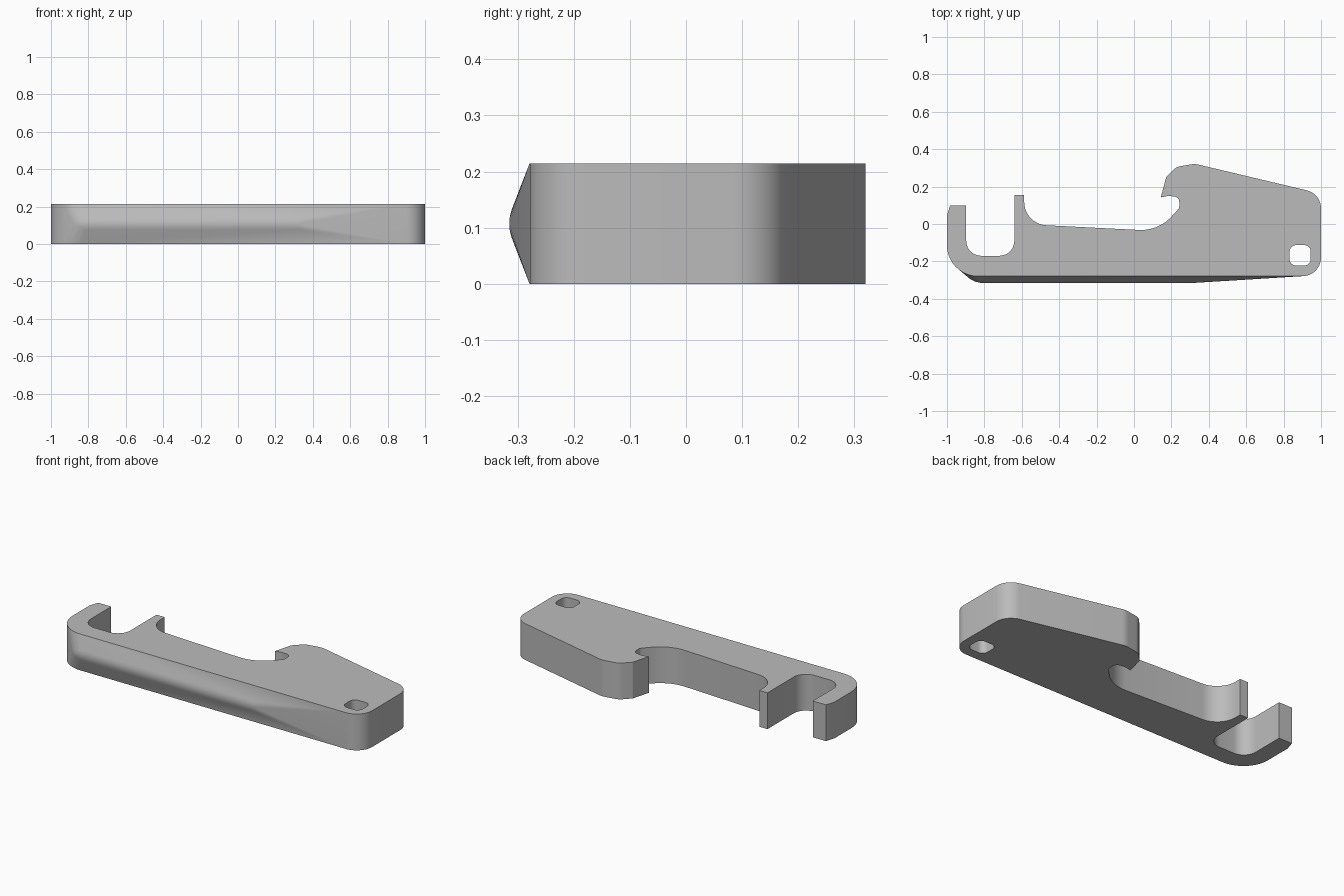
import bpy, bmesh, math
from mathutils import Vector

cube = bpy.data.objects.get("Cube")
if cube:
    bpy.data.objects.remove(cube, do_unlink=True)

H = 0.214        # plate thickness
FRONT = -0.279   # front edge of the flat plate

grey = bpy.data.materials.new("plain grey")
grey.use_nodes = True
grey.diffuse_color = (0.5, 0.5, 0.5, 1)
grey.node_tree.nodes["Principled BSDF"].inputs["Base Color"].default_value = (0.5, 0.5, 0.5, 1)


def rounded(corners, steps=10):
    """Replace each (x, y, radius) corner by a tangent arc."""
    out = []
    n = len(corners)
    for i, (x, y, r) in enumerate(corners):
        p = Vector((x, y))
        if r == 0:
            out.append(p)
            continue
        a = (Vector(corners[i - 1][:2]) - p).normalized()
        b = (Vector(corners[(i + 1) % n][:2]) - p).normalized()
        half = a.angle(b) / 2
        centre = p + (a + b).normalized() * (r / math.sin(half))
        start = p + a * (r / math.tan(half)) - centre
        end = p + b * (r / math.tan(half)) - centre
        sweep = start.angle_signed(end)
        for k in range(steps + 1):
            t = -sweep * k / steps
            c, s = math.cos(t), math.sin(t)
            out.append(centre + Vector((start.x * c - start.y * s, start.x * s + start.y * c)))
    return out


def finish(name, bm):
    bmesh.ops.recalc_face_normals(bm, faces=bm.faces)
    mesh = bpy.data.meshes.new(name)
    bm.to_mesh(mesh)
    bm.free()
    mesh.materials.append(grey)
    obj = bpy.data.objects.new(name, mesh)
    bpy.context.collection.objects.link(obj)
    return obj


def prism(name, outline, z0, z1):
    bm = bmesh.new()
    face = bm.faces.new([bm.verts.new((p.x, p.y, z0)) for p in outline])
    top = bmesh.ops.extrude_face_region(bm, geom=[face])["geom"]
    bmesh.ops.translate(bm, vec=(0, 0, z1 - z0),
                        verts=[v for v in top if isinstance(v, bmesh.types.BMVert)])
    return finish(name, bm)


def boolean(target, other, operation):
    mod = target.modifiers.new(operation, "BOOLEAN")
    mod.operation, mod.solver, mod.object = operation, "EXACT", other
    bpy.context.view_layer.objects.active = target
    bpy.ops.object.modifier_apply(modifier=mod.name)
    bpy.data.objects.remove(other, do_unlink=True)


# Plate outline: outer edge, hook, waist, prong, slot and end arm
outline = rounded([
    (-1, FRONT, 0.165), (1, FRONT, 0.1), (1, 0.162, 0.1),
    (0.325, 0.322, 0.1), (0.225, 0.305, 0.07), (0.172, 0.25, 0.01), (0.143, 0.142, 0),
    (0.18, 0.15, 0.03), (0.242, 0.145, 0.03), (0.242, 0.085, 0.03),
    (0.13, -0.037, 0.22), (-0.587, -0.001, 0.125), (-0.587, 0.155, 0),
    (-0.64, 0.155, 0), (-0.64, -0.17, 0.08), (-0.897, -0.17, 0.08),
    (-0.897, 0.1, 0), (-0.983, 0.1, 0), (-1, 0.045, 0),
])
body = prism("opener_body", outline, 0, H)

# Rounded ridge along the front, tapering into the plate at both ends
bm = bmesh.new()
for p in outline:
    if p.y < -0.2 and p.x < 0.905:
        for z in (0, H):
            bm.verts.new((p.x, p.y, z))
for k in range(-4, 5):
    z = H / 2 + k * 0.0105
    y = -0.315 + 0.012 * (k / 4) ** 2
    for x, dy in ((-0.875, 0.02), (-0.85, 0.007), (-0.82, 0), (0.32, 0)):
        bm.verts.new((x, y + dy, z))
hull = bmesh.ops.convex_hull(bm, input=bm.verts)
loose = {v for v in hull["geom_interior"] + hull["geom_unused"] if isinstance(v, bmesh.types.BMVert)}
bmesh.ops.delete(bm, geom=list(loose), context="VERTS")
boolean(body, finish("front_ridge", bm), "UNION")

# Lanyard hole
hole = rounded([(0.832, -0.222, 0.035), (0.945, -0.222, 0.035),
                (0.945, -0.113, 0.035), (0.832, -0.113, 0.035)])
boolean(body, prism("hole_cutter", hole, -0.1, H + 0.1), "DIFFERENCE")

bpy.ops.object.select_all(action="DESELECT")
body.select_set(True)
bpy.context.view_layer.objects.active = body
bpy.ops.object.shade_smooth_by_angle(angle=math.radians(30))
